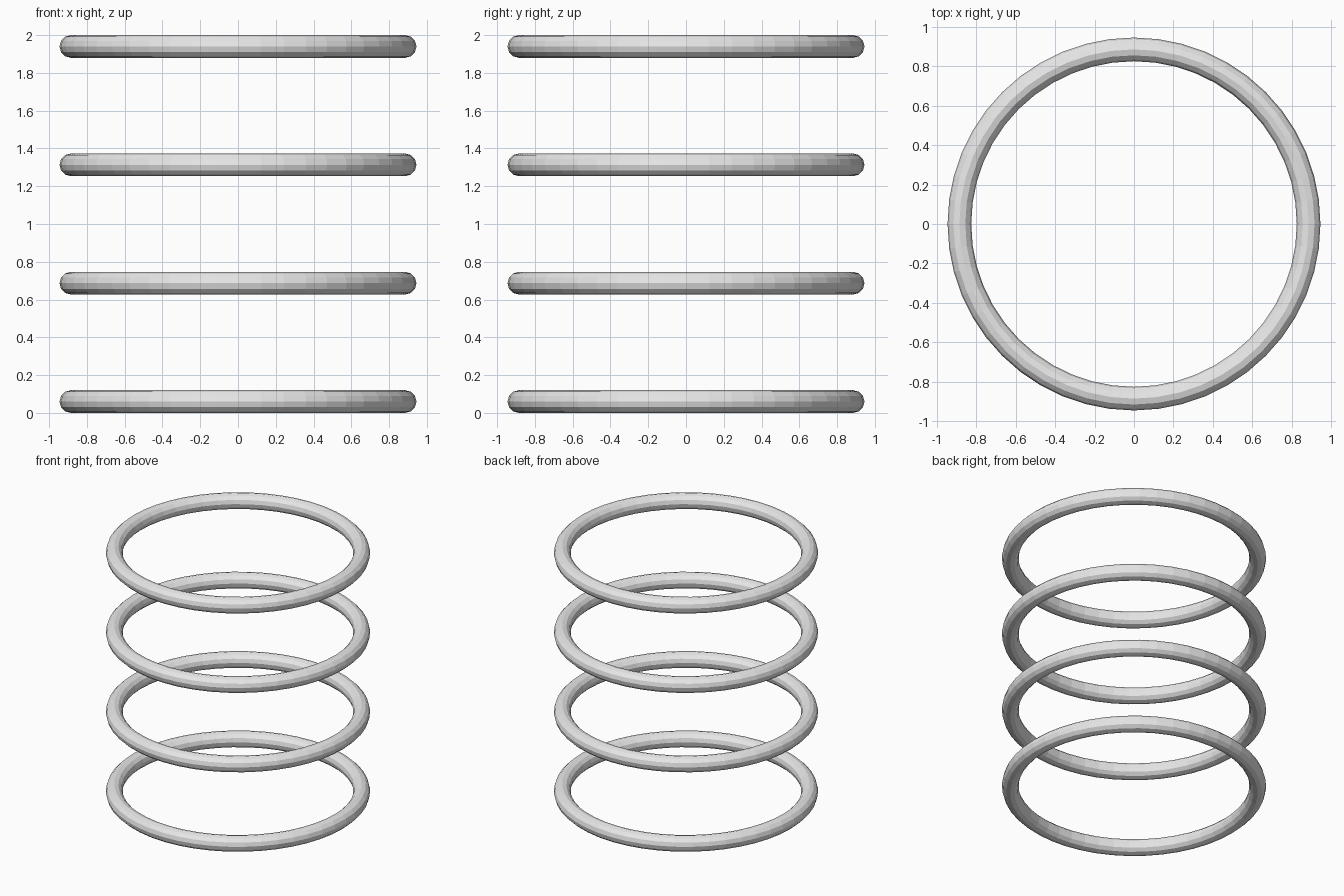
import bpy

if "Cube" in bpy.data.objects:
    bpy.data.objects.remove(bpy.data.objects["Cube"])

MAJOR, MINOR = 0.885, 0.06      # ring radius and tube radius
COUNT, HEIGHT = 4, 2.0

grey = bpy.data.materials.new("light_grey")
grey.diffuse_color = (0.8, 0.8, 0.8, 1.0)
grey.use_nodes = True
grey.node_tree.nodes["Principled BSDF"].inputs["Base Color"].default_value = grey.diffuse_color

# Evenly spaced stack of faceted rings
step = (HEIGHT - 2 * MINOR) / (COUNT - 1)
for i in range(COUNT):
    bpy.ops.mesh.primitive_torus_add(
        major_segments=48, minor_segments=12,
        major_radius=MAJOR, minor_radius=MINOR,
        location=(0, 0, MINOR + i * step))
    ring = bpy.context.object
    ring.name = f"ring_{i + 1}"
    ring.data.materials.append(grey)
    bpy.ops.object.shade_flat()
